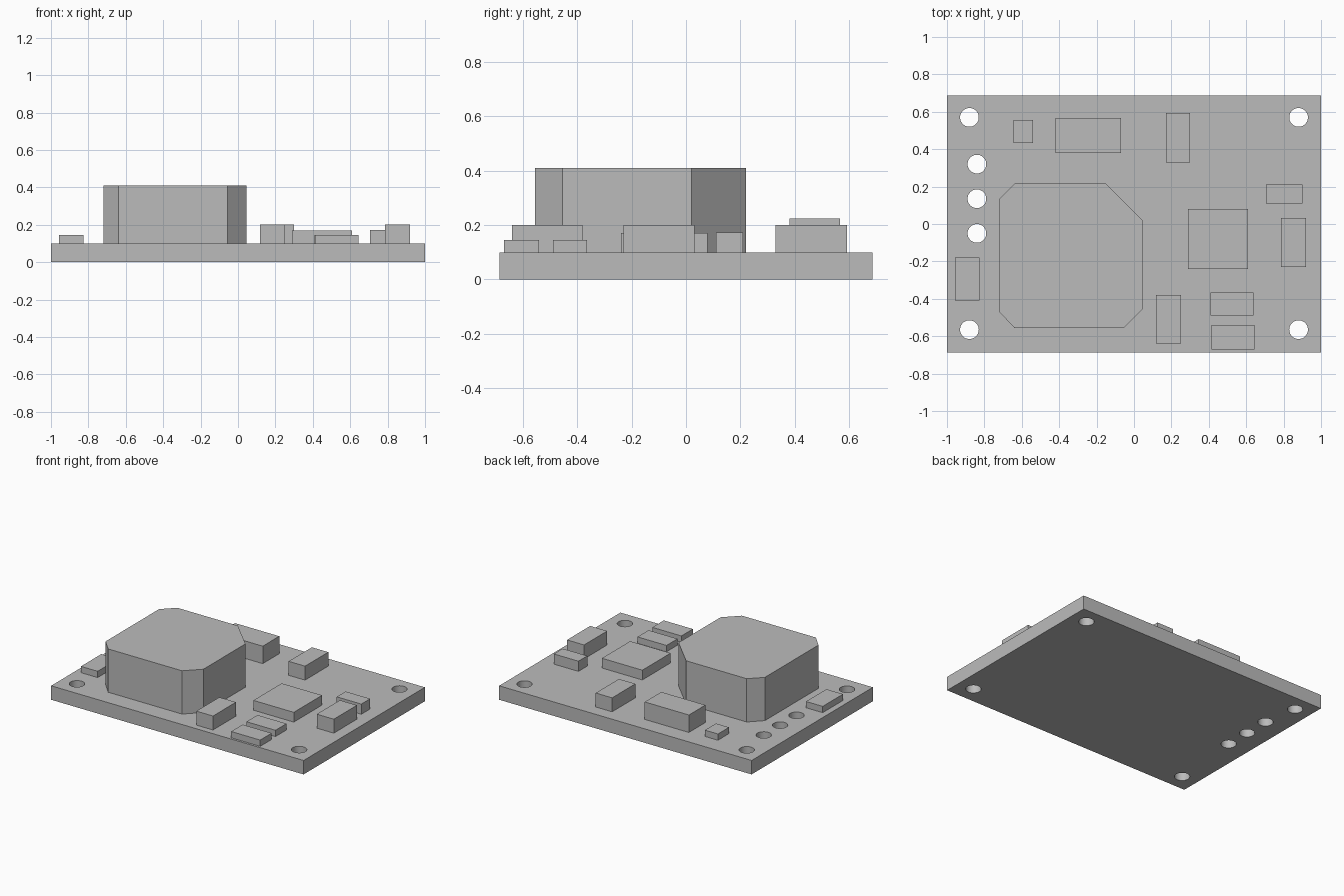
import bpy
import bmesh

cube = bpy.data.objects.get("Cube")
if cube:
    bpy.data.objects.remove(cube, do_unlink=True)

BOARD_TOP = 0.1

grey = bpy.data.materials.new("plain_grey")
grey.use_nodes = True
colour = (0.5, 0.5, 0.5, 1)
grey.diffuse_color = colour
grey.node_tree.nodes["Principled BSDF"].inputs["Base Color"].default_value = colour


def extrude_outline(name, outline, bottom, top):
    """Solid prism from a counter-clockwise outline."""
    bm = bmesh.new()
    base = bm.faces.new([bm.verts.new((x, y, bottom)) for x, y in outline])
    grown = bmesh.ops.extrude_face_region(bm, geom=[base])["geom"]
    verts = [v for v in grown if isinstance(v, bmesh.types.BMVert)]
    bmesh.ops.translate(bm, verts=verts, vec=(0, 0, top - bottom))
    bmesh.ops.recalc_face_normals(bm, faces=bm.faces)
    mesh = bpy.data.meshes.new(name)
    bm.to_mesh(mesh)
    bm.free()
    mesh.materials.append(grey)
    obj = bpy.data.objects.new(name, mesh)
    bpy.context.collection.objects.link(obj)
    return obj


def block(name, x0, x1, y0, y1, top, bottom=BOARD_TOP):
    return extrude_outline(name, [(x0, y0), (x1, y0), (x1, y1), (x0, y1)], bottom, top)


# Circuit board with corner mounting holes and three wire holes
board = block("circuit_board", -1, 1, -0.686, 0.686, BOARD_TOP, 0)
holes = [(x, y) for x in (-0.88, 0.88) for y in (-0.565, 0.57)]
holes += [(-0.84, y) for y in (-0.05, 0.135, 0.32)]

bm = bmesh.new()
for x, y in holes:
    made = bmesh.ops.create_cone(bm, cap_ends=True, segments=40, radius1=0.05,
                                 radius2=0.05, depth=0.4)
    bmesh.ops.translate(bm, verts=made["verts"], vec=(x, y, 0))
cutter_mesh = bpy.data.meshes.new("hole_cutter")
bm.to_mesh(cutter_mesh)
bm.free()
cutter_mesh.materials.append(grey)
cutter = bpy.data.objects.new("hole_cutter", cutter_mesh)
bpy.context.collection.objects.link(cutter)

cut = board.modifiers.new("holes", "BOOLEAN")
cut.operation = "DIFFERENCE"
cut.solver = "EXACT"
cut.object = cutter
bpy.context.view_layer.objects.active = board
board.select_set(True)
bpy.ops.object.modifier_apply(modifier=cut.name)
bpy.data.objects.remove(cutter, do_unlink=True)
bpy.ops.object.shade_smooth_by_angle()

# Tall inductor with clipped corners
extrude_outline("inductor", [
    (-0.64, -0.555), (-0.055, -0.555), (0.045, -0.455), (0.045, 0.02),
    (-0.155, 0.22), (-0.635, 0.22), (-0.72, 0.135), (-0.72, -0.47),
], BOARD_TOP, 0.41)

# Surface-mounted parts
block("controller_chip", 0.29, 0.61, -0.24, 0.08, 0.17)
block("rear_capacitor", -0.42, -0.07, 0.38, 0.567, 0.225)
block("rear_diode", 0.17, 0.3, 0.33, 0.593, 0.2)
block("front_diode", 0.118, 0.25, -0.64, -0.38, 0.2)
block("side_diode", 0.785, 0.92, -0.23, 0.032, 0.2)
block("side_capacitor", 0.705, 0.9, 0.11, 0.21, 0.173)
block("inner_resistor", 0.41, 0.64, -0.49, -0.365, 0.145)
block("front_resistor", 0.415, 0.645, -0.67, -0.54, 0.145)
block("edge_resistor", -0.957, -0.825, -0.41, -0.18, 0.145)
block("small_resistor", -0.643, -0.54, 0.432, 0.557, 0.145)
